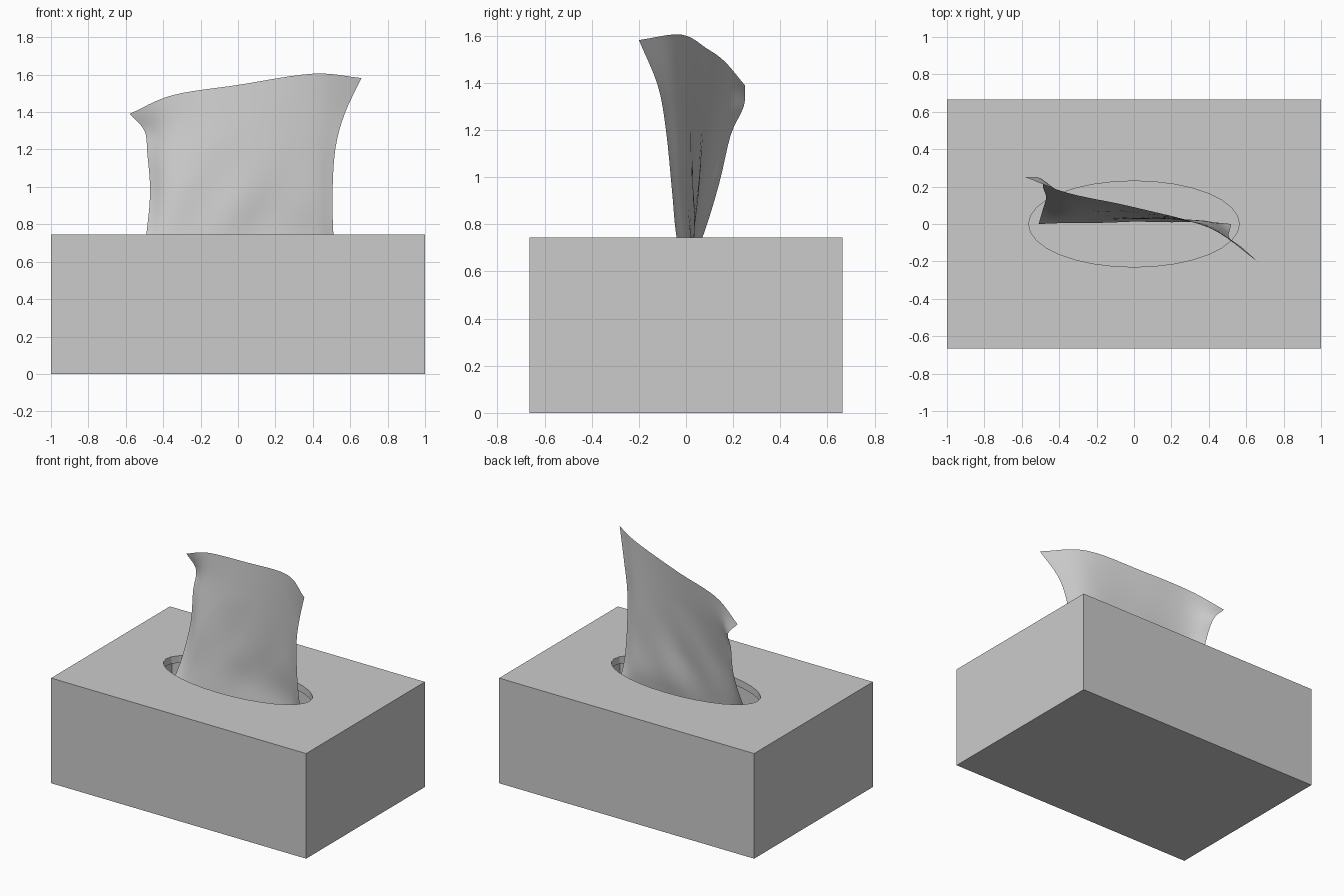
import bpy, bmesh, math

if "Cube" in bpy.data.objects:
    bpy.data.objects.remove(bpy.data.objects["Cube"])

W, D, H = 1.0, 0.665, 0.745      # half width, half depth, height
RX, RY, T, N = 0.563, 0.23, 0.05, 32


def add_mesh(name, bm):
    me = bpy.data.meshes.new(name)
    bm.to_mesh(me)
    bm.free()
    ob = bpy.data.objects.new(name, me)
    bpy.context.collection.objects.link(ob)
    return ob


def block(name, x, y, z0, z1):
    bm = bmesh.new()
    bmesh.ops.create_cube(bm, size=1)
    for v in bm.verts:
        v.co = (v.co.x * 2 * x, v.co.y * 2 * y, z0 + (v.co.z + 0.5) * (z1 - z0))
    return add_mesh(name, bm)


def cut(target, cutter):
    m = target.modifiers.new(cutter.name, 'BOOLEAN')
    m.operation, m.object, m.solver = 'DIFFERENCE', cutter, 'EXACT'
    cutter.hide_render = True
    cutter.hide_set(True)


# Hollow carton with an oval opening in the lid
box = block("tissue_box", W, D, 0, H)
cavity = block("cavity_cutter", W - T, D - T, T, H - T)
bm = bmesh.new()
bmesh.ops.create_cone(bm, cap_ends=True, segments=N, radius1=1, radius2=1, depth=0.2)
for v in bm.verts:
    v.co = (v.co.x * RX, v.co.y * RY, v.co.z + H)
opening = add_mesh("opening_cutter", bm)
cut(box, cavity)
cut(box, opening)

# Tissue: smooth sheet through five upright guide curves, left to right
guides = [
    [(-.51, 0, .6), (-.49, .07, .745), (-.47, .14, .97), (-.485, .19, 1.18), (-.50, .245, 1.30), (-.58, .25, 1.39)],
    [(-.36, .005, .6), (-.35, .03, .745), (-.34, .065, .97), (-.34, .11, 1.18), (-.34, .145, 1.34), (-.35, .165, 1.49)],
    [(0, .01, .6), (0, .03, .745), (0, .04, .95), (0, .055, 1.2), (0, .075, 1.4), (0, .09, 1.545)],
    [(.38, .01, .6), (.36, .02, .745), (.36, .005, .95), (.36, 0, 1.2), (.38, -.01, 1.42), (.40, -.02, 1.605)],
    [(.52, 0, .6), (.51, -.04, .745), (.505, -.06, .95), (.52, -.085, 1.2), (.57, -.12, 1.39), (.66, -.20, 1.582)],
]


def spline(pts, steps):
    """Catmull-Rom curve through pts."""
    ext = [tuple(2 * a - b for a, b in zip(pts[0], pts[1]))] + list(pts)
    ext.append(tuple(2 * a - b for a, b in zip(pts[-1], pts[-2])))
    out = []
    for i in range(len(pts) - 1):
        for k in range(steps):
            t = k / steps
            out.append(tuple(
                0.5 * (2 * b + (c - a) * t + (2 * a - 5 * b + 4 * c - d) * t * t
                       + (3 * b - a - 3 * c + d) * t ** 3)
                for a, b, c, d in zip(*ext[i:i + 4])))
    out.append(tuple(pts[-1]))
    return out


columns = [spline(g, 4) for g in guides]
rows = [spline(r, 6) for r in zip(*columns)]
bm = bmesh.new()
grid = []
for row in rows:
    line = []
    for x, y, z in row:
        # soft slanted folds fading out toward the rim and sides
        fade = max(0, 1 - abs(x) / 0.45) * max(0, 1 - abs(z - 0.9) / 0.4)
        y += 0.012 * fade * math.sin(16 * (x - 0.6 * (z - 0.75)))
        line.append(bm.verts.new((x, y, z)))
    grid.append(line)
for a, b in zip(grid, grid[1:]):
    for i in range(len(a) - 1):
        bm.faces.new((a[i], a[i + 1], b[i + 1], b[i])).smooth = True
add_mesh("tissue", bm)
